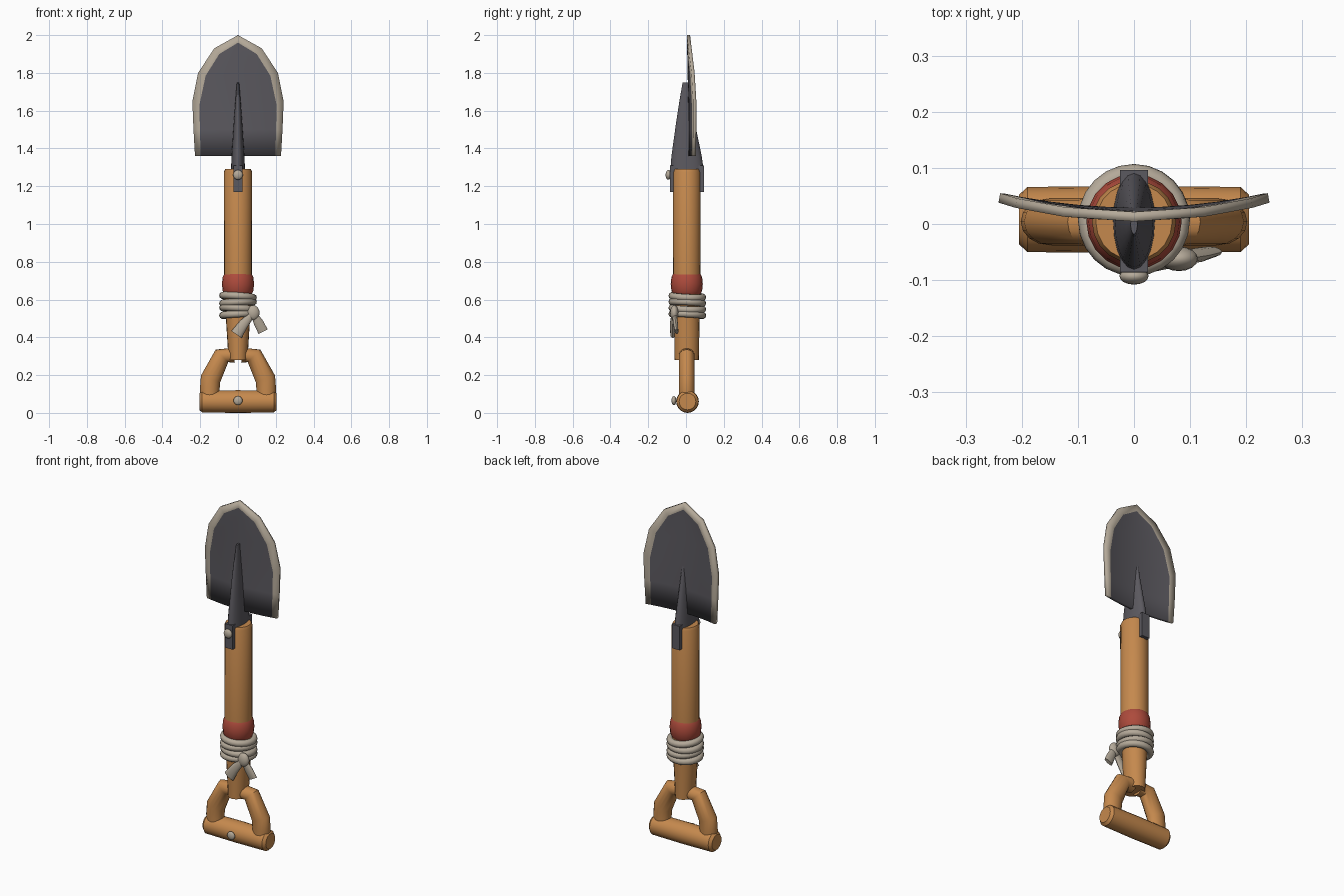
import bpy, bmesh, math
from mathutils import Vector

cube = bpy.data.objects.get("Cube")
if cube:
    bpy.data.objects.remove(cube, do_unlink=True)


def material(name, rgb):
    m = bpy.data.materials.new(name)
    m.use_nodes = True
    m.diffuse_color = (*rgb, 1)
    m.node_tree.nodes["Principled BSDF"].inputs["Base Color"].default_value = (*rgb, 1)
    return m


wood = material("warm wood", (0.56, 0.25, 0.075))
metal = material("dark metal", (0.105, 0.1, 0.115))
red = material("red band", (0.42, 0.07, 0.045))
pale = material("pale rope", (0.46, 0.40, 0.32))
X, Y, Z = Vector((1, 0, 0)), Vector((0, 1, 0)), Vector((0, 0, 1))


def finish(obj, name, *mats, angle=40):
    obj.name = obj.data.name = name
    for m in mats:
        obj.data.materials.append(m)
    bpy.ops.object.select_all(action="DESELECT")
    obj.select_set(True)
    bpy.context.view_layer.objects.active = obj
    bpy.ops.object.shade_smooth_by_angle(angle=math.radians(angle))
    return obj


def from_bmesh(bm, name, *mats):
    bmesh.ops.recalc_face_normals(bm, faces=bm.faces)
    mesh = bpy.data.meshes.new(name)
    bm.to_mesh(mesh)
    bm.free()
    obj = bpy.data.objects.new(name, mesh)
    bpy.context.collection.objects.link(obj)
    return finish(obj, name, *mats)


def loft(name, sections, mat, n=20):
    """Skin ellipses given as (centre, half axis, half axis) and cap both ends."""
    bm = bmesh.new()
    rings = []
    for c, u, v in sections:
        turns = [2 * math.pi * i / n for i in range(n)]
        rings.append([bm.verts.new(Vector(c) + u * math.cos(a) + v * math.sin(a)) for a in turns])
    for a, b in zip(rings, rings[1:]):
        for i in range(n):
            j = (i + 1) % n
            bm.faces.new((a[i], a[j], b[j], b[i]))
    bm.faces.new(rings[0])
    bm.faces.new(rings[-1])
    return from_bmesh(bm, name, mat)


def limb(name, path, mat, n=16):
    """Tube along (x, y, z, half width, half depth), lying in a front-facing plane."""
    pts = [Vector(p[:3]) for p in path]
    sections = []
    for i, p in enumerate(path):
        d = pts[min(i + 1, len(pts) - 1)] - pts[max(i - 1, 0)]
        side = Vector((d.z, 0, -d.x)).normalized()
        sections.append((pts[i], side * p[3], Y * p[4]))
    return loft(name, sections, mat, n)


def ball(name, loc, radii, mat):
    bpy.ops.mesh.primitive_uv_sphere_add(segments=16, ring_count=10, location=loc)
    obj = bpy.context.object
    obj.scale = radii
    return finish(obj, name, mat, angle=60)


def block(name, lo, hi, mat):
    lo, hi = Vector(lo), Vector(hi)
    bpy.ops.mesh.primitive_cube_add(size=1, location=(lo + hi) / 2)
    obj = bpy.context.object
    obj.scale = hi - lo
    bevel = obj.modifiers.new("soft_edges", "BEVEL")
    bevel.width = 0.004
    return finish(obj, name, mat)


# Wooden shaft, narrowing toward the grip
shaft = [(0.28, 0.05, 0.064), (0.5, 0.064, 0.068), (0.64, 0.074, 0.073),
         (1.275, 0.075, 0.074), (1.29, 0.068, 0.068)]
loft("shaft", [((0, 0.004, z), X * rx, Y * ry) for z, rx, ry in shaft], wood)

# Red collar
collar = [(0.63, 0.073), (0.645, 0.081), (0.682, 0.085), (0.72, 0.081), (0.735, 0.073)]
loft("red_collar", [((0, 0.004, z), X * r, Y * r) for z, r in collar], red)

# Cross grip and the two arms of the handle
grip = [(-0.205, 0.044), (-0.19, 0.058), (0, 0.06), (0.19, 0.058), (0.205, 0.044)]
loft("grip", [((x, 0.008, 0.06), Y * r, Z * r) for x, r in grip], wood)
arm = [(0.02, 0.305, 0.04), (0.085, 0.302, 0.047), (0.145, 0.18, 0.054),
       (0.15, 0.12, 0.052), (0.15, 0.06, 0.045)]
for s, side in ((1, "left"), (-1, "right")):
    limb(side + "_handle_arm", [(s * x, 0.004, z, w, 0.042) for x, z, w in arm], wood)

# Rope coils, each tilted a little
for i in range(4):
    tilt = 0.07 if i % 2 else -0.05
    bpy.ops.mesh.primitive_torus_add(
        major_radius=0.081, minor_radius=0.019, major_segments=24, minor_segments=10,
        location=(0, 0.007, 0.52 + 0.032 * i), rotation=(-0.05, tilt, 0))
    finish(bpy.context.object, f"rope_coil_{i + 1}", pale, angle=60)

# Knot and loose rope ends
ball("rope_knot", (0.08, -0.062, 0.53), (0.034, 0.022, 0.04), pale)
limb("rope_end_long", [(0.08, -0.064, 0.53, 0.016, 0.012), (0.03, -0.072, 0.47, 0.026, 0.014),
                       (-0.008, -0.07, 0.415, 0.033, 0.013)], pale, 12)
limb("rope_end_short", [(0.08, -0.062, 0.53, 0.016, 0.012), (0.11, -0.056, 0.475, 0.026, 0.013),
                        (0.133, -0.05, 0.43, 0.027, 0.01)], pale, 12)

# Tapered metal socket with a strap on each side of the shaft
socket = [(1.27, 0.038, -0.084, 0.096), (1.36, 0.034, -0.077, 0.083),
          (1.54, 0.022, -0.052, 0.046), (1.65, 0.014, -0.035, 0.026), (1.75, 0.006, -0.018, 0.016)]
loft("socket", [((0, (f + b) / 2, z), X * w, Y * (b - f) / 2) for z, w, f, b in socket], metal)
block("front_strap", (-0.025, -0.086, 1.17), (0.025, -0.05, 1.31), metal)
block("back_strap", (-0.025, 0.05, 1.17), (0.025, 0.096, 1.31), metal)

# Rivets
ball("strap_rivet", (0, -0.093, 1.26), (0.026, 0.015, 0.026), pale)
ball("grip_rivet", (0, -0.064, 0.065), (0.024, 0.013, 0.024), pale)

# Curved blade: a panel of rows with a pale sharpened rim around it
outer = [(0.226, 1.36), (0.234, 1.5), (0.24, 1.65), (0.21, 1.8), (0.125, 1.93), (0, 2.0)]
inner = [(0.196, 1.36), (0.2, 1.5), (0.203, 1.63), (0.17, 1.785), (0.098, 1.9), (0, 1.96)]
COLS = 8
bm = bmesh.new()


def blade_vert(x, z):
    drop = 0.008 * max(0, (z - 1.6) / 0.4)
    return bm.verts.new((x, 0.021 - drop + 0.46 * x * x, z))


rows = [[blade_vert(x * (2 * i / COLS - 1), z) for i in range(COLS + 1)] for x, z in inner[:-1]]
tip, point = blade_vert(*inner[-1]), blade_vert(*outer[-1])
for a, b in zip(rows, rows[1:]):
    for i in range(COLS):
        bm.faces.new((a[i], a[i + 1], b[i + 1], b[i]))
for i in range(COLS):
    bm.faces.new((rows[-1][i], rows[-1][i + 1], tip))
for s, col in ((-1, 0), (1, COLS)):
    edge = [blade_vert(s * x, z) for x, z in outer[:-1]] + [point]
    inside = [r[col] for r in rows] + [tip]
    for i in range(len(edge) - 1):
        f = bm.faces.new((inside[i], edge[i], edge[i + 1], inside[i + 1]))
        f.material_index = 1
blade = from_bmesh(bm, "blade", metal, pale)
thick = blade.modifiers.new("thickness", "SOLIDIFY")
thick.thickness = 0.017
thick.offset = 0
